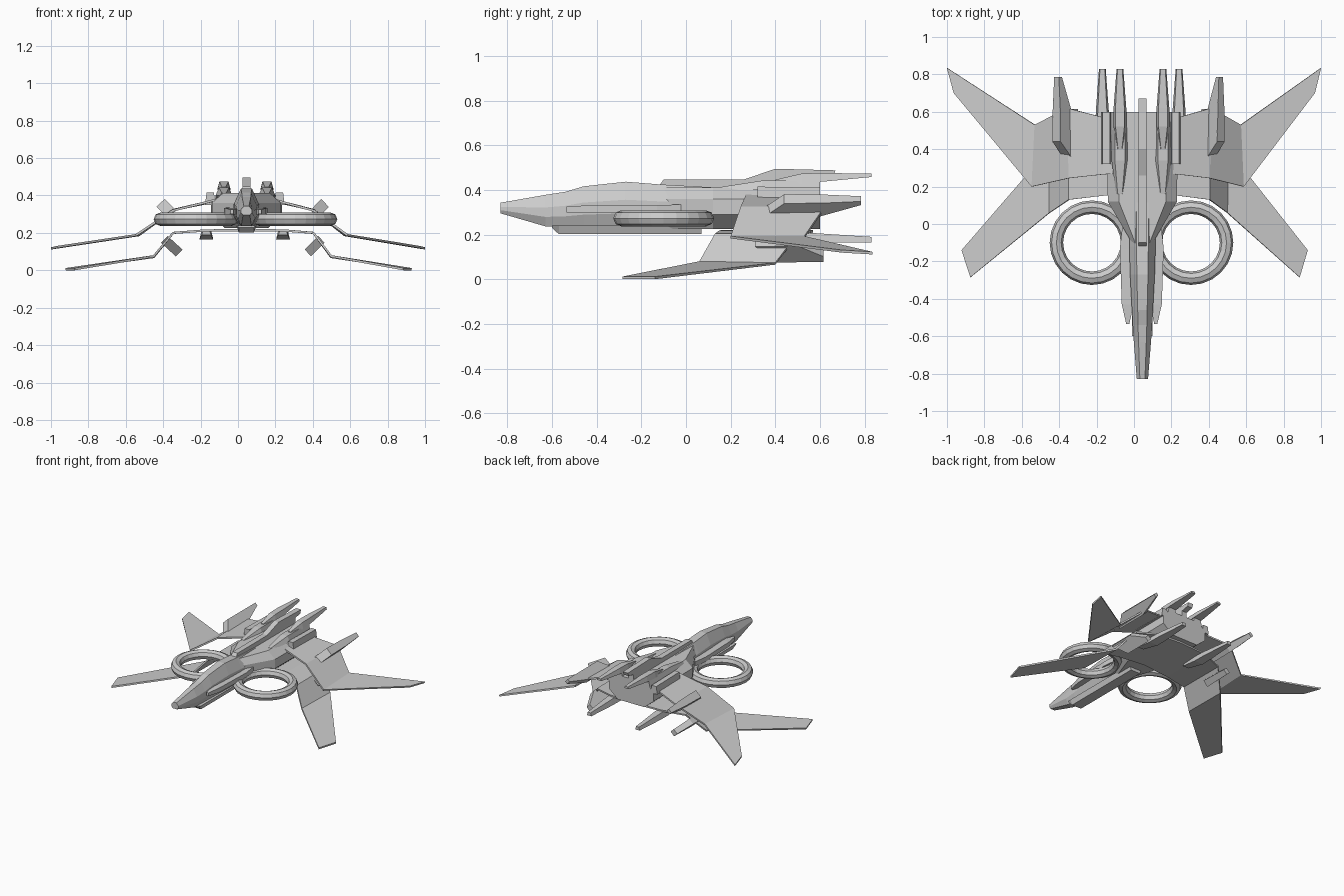
import bpy, bmesh, math

if "Cube" in bpy.data.objects:
    bpy.data.objects.remove(bpy.data.objects["Cube"])

AXIS = 0.045  # the hull sits slightly right of the wing span's centre


def place(side, d, y, z):
    """Point at distance d to one side of the hull axis."""
    return (side * d + AXIS * (1 - d), y, z)


def finish(name, bm):
    bmesh.ops.recalc_face_normals(bm, faces=bm.faces)
    mesh = bpy.data.meshes.new(name)
    bm.to_mesh(mesh)
    bm.free()
    ob = bpy.data.objects.new(name, mesh)
    bpy.context.collection.objects.link(ob)
    return ob


def loft(name, rings, closed=True):
    """Skin a list of equal-length point rings; closed rings get end caps."""
    bm = bmesh.new()
    rows = [[bm.verts.new(p) for p in r] for r in rings]
    n = len(rows[0])
    for a, b in zip(rows, rows[1:]):
        for i in range(n if closed else n - 1):
            j = (i + 1) % n
            bm.faces.new((a[i], a[j], b[j], b[i]))
    if closed:
        bm.faces.new(rows[0])
        bm.faces.new(rows[-1])
    return finish(name, bm)


def hull(name, stations):
    """Symmetric loft: each station is y and right-hand (half width, z) points."""
    loft(name, [[(AXIS + w, y, z) for w, z in half] +
                [(AXIS - w, y, z) for w, z in reversed(half)]
                for y, half in stations])


def beam(name, side, d, stations, taper=1.0):
    """Box-section loft along y: stations are (y, half width, z low, z high)."""
    cx = place(side, d, 0, 0)[0]
    loft(name, [[(cx - w, y, a), (cx + w, y, a), (cx + w * taper, y, b), (cx - w * taper, y, b)]
                for y, w, a, b in stations])


# Nose and cockpit hull: y, half width, bottom z, top z
nose = [(-.83, .03, .295, .343), (-.63, .046, .237, .378), (-.54, .052, .235, .392),
        (-.46, .056, .235, .416), (-.27, .066, .235, .437), (-.12, .07, .235, .425),
        (.15, .07, .235, .41)]
hull("nose_hull", [(y, [(w * .6, b), (w, b + (t - b) * .3), (w, b + (t - b) * .6), (w * .45, t)])
                   for y, w, b, t in nose])

# Main body, flaring out behind the cockpit
hull("main_body", [(y, [(w * .6, .225), (w, .29), (w, .36), (w * .68, .412)])
                   for y, w in [(-.12, .045), (.12, .185), (.6, .19)]])

# Belly keel
hull("belly_keel", [(y, [(.04, b), (.055, .24)])
                    for y, b in [(-.60, .23), (-.57, .202), (.07, .202)]])

# Dorsal spine rising into the tail fin
spine = [(-.12, .40), (-.12, .42), (-.10, .447), (.26, .447), (.40, .495),
         (.67, .488), (.66, .462), (.60, .45), (.60, .40)]
loft("dorsal_spine", [[(AXIS + t, y, z) for y, z in spine] for t in (-.021, .021)])


def wing(name, side, rows):
    """Thin swept panel: rows are (d, leading y, trailing y, leading z, trailing z)."""
    ob = loft(name, [[place(side, d, y0, z0), place(side, d + e, y1, z1)]
                     for d, e, y0, y1, z0, z1 in rows], closed=False)
    mod = ob.modifiers.new("thickness", "SOLIDIFY")
    mod.thickness = .012
    mod.offset = 0


def fin(name, side, base, normal, profile, thick):
    """Blade standing on a wing panel: profile is (y, height, thickness factor)."""
    nd, nz = normal
    rings = []
    for t in (-thick, thick):
        rings.append([place(side, base[0] + nd * h + nz * t * k, y, base[1] + nz * h - nd * t * k)
                      for y, h, k in profile])
    loft(name, rings)


for side, tag in ((-1, "left"), (1, "right")):
    # Upper wing, swept back
    wing(tag + "_upper_wing", side, [
        (.13, 0, .27, .57, .385, .375), (.20, 0, .265, .57, .365, .36),
        (.375, .01, .245, .62, .32, .32), (.565, -.015, .20, .53, .188, .188),
        (.965, .035, .70, .835, .125, .117)])
    # Lower wing, swept forward
    wing(tag + "_lower_wing", side, [
        (0, 0, .17, .57, .215, .215), (.21, 0, .15, .56, .213, .213),
        (.375, 0, .13, .50, .20, .20), (.475, 0, .06, .40, .075, .07),
        (.88, .045, -.285, -.14, .006, .006)])
    # Fins standing square to the cranked wing panels
    fin(tag + "_upper_fin", side, (.38, .30), (.70, .71),
        [(.35, 0, 1), (.44, .085, 1), (.62, .085, .9), (.785, .085, .55),
         (.785, .062, .55), (.60, 0, .9)], .03)
    fin(tag + "_lower_fin", side, (.42, .165), (-.72, -.69),
        [(.31, 0, 1), (.40, .105, 1), (.615, .105, .8), (.615, .07, .8), (.50, 0, .9)], .025)
    # Engine cowls and tail booms
    beam(tag + "_engine_cowl", side, .115,
         [(.16, .02, .40, .414), (.34, .045, .40, .442), (.60, .045, .36, .442)], .6)
    beam(tag + "_upper_boom", side, .115,
         [(.40, .015, .43, .446), (.52, .034, .43, .474), (.62, .034, .438, .476),
          (.83, .018, .458, .473)], .7)
    beam(tag + "_lower_boom", side, .205,
         [(.36, .025, .19, .212), (.50, .037, .165, .212), (.60, .035, .165, .205),
          (.83, .018, .165, .19)], .7)
    # Side nacelle on the body shoulder
    beam(tag + "_shoulder_nacelle", side, .185,
         [(.32, .028, .35, .415), (.60, .028, .35, .41)], .7)
    # Cheek pod beside the cockpit
    pod_x = .075
    beam(tag + "_cheek_pod", side, pod_x,
         [(-.535, .008, .30, .325), (-.43, .032, .297, .332), (-.13, .042, .297, .332),
          (-.02, .03, .297, .335)])
    # Lift ring
    bpy.ops.mesh.primitive_torus_add(
        major_segments=24, minor_segments=8, major_radius=.19, minor_radius=.036,
        location=(.04 + side * .265, -.10, .273))
    bpy.context.object.name = tag + "_lift_ring"
